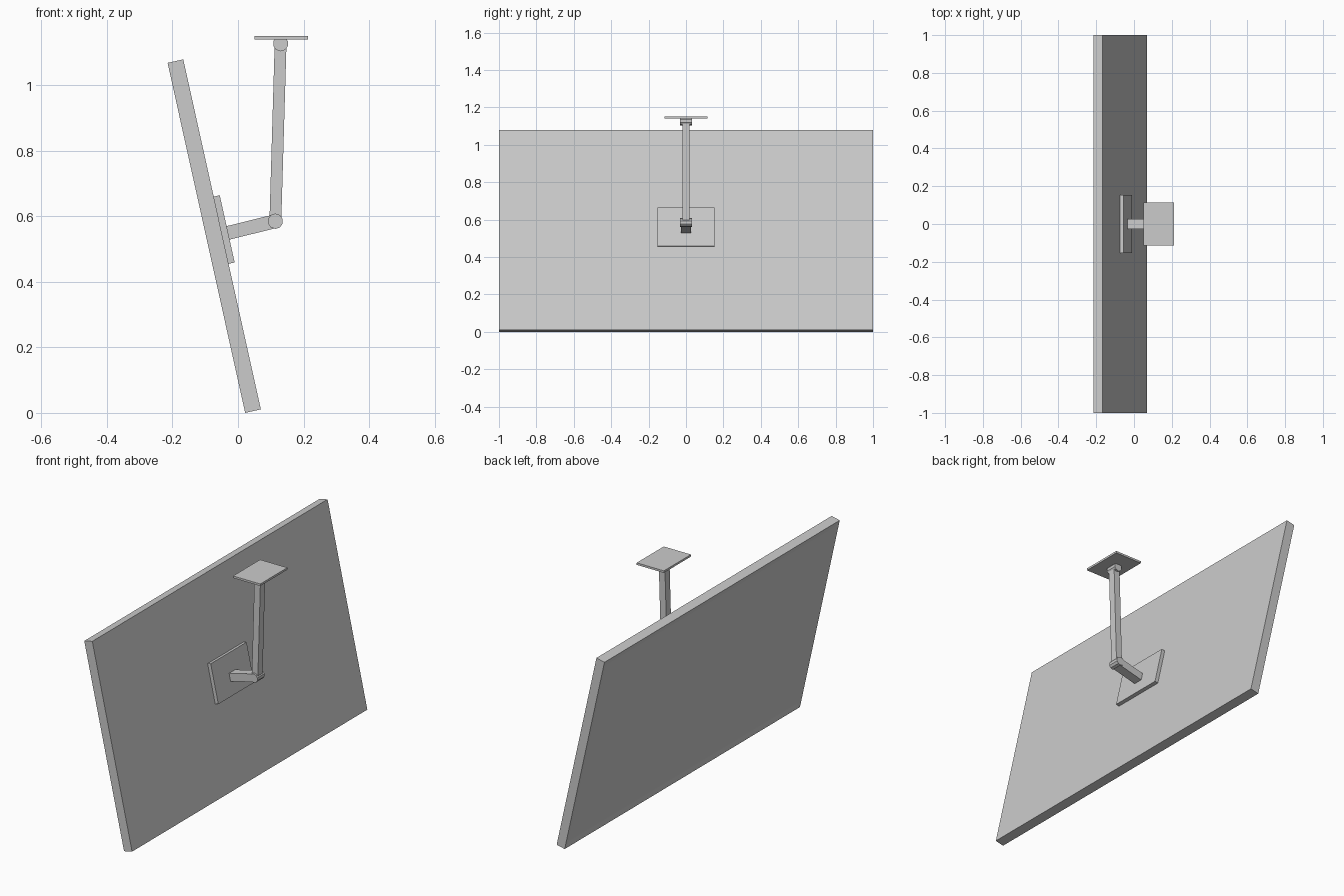
import bpy, bmesh, math
from mathutils import Matrix, Vector

if "Cube" in bpy.data.objects:
    bpy.data.objects.remove(bpy.data.objects["Cube"])

TILT = Matrix.Translation((-0.0726, 0, 0.5395)) @ Matrix.Rotation(math.radians(-12.5), 4, 'Y')


def finish(name, bm):
    bmesh.ops.recalc_face_normals(bm, faces=bm.faces)
    me = bpy.data.meshes.new(name)
    bm.to_mesh(me)
    bm.free()
    ob = bpy.data.objects.new(name, me)
    bpy.context.collection.objects.link(ob)
    return ob


def box_bm(size, centre):
    bm = bmesh.new()
    bmesh.ops.create_cube(bm, size=1, matrix=Matrix.Translation(centre) @ Matrix.Diagonal((*size, 1)))
    return bm


def box(name, size, centre, frame=Matrix()):
    bm = box_bm(size, centre)
    bm.transform(frame)
    return finish(name, bm)


def arm(name, a, b, thick, width):
    # square bar between two points in the xz plane
    a, b = Vector((a[0], 0, a[1])), Vector((b[0], 0, b[1]))
    d = b - a
    rot = Matrix.Rotation(math.atan2(d.x, d.z), 4, 'Y')
    return box(name, (thick, width, d.length), (0, 0, 0), Matrix.Translation((a + b) / 2) @ rot)


def joint(name, x, z, r, width):
    # low-sided pivot barrel lying along y
    bm = bmesh.new()
    bmesh.ops.create_cone(bm, cap_ends=True, segments=10, radius1=r, radius2=r, depth=width,
                          matrix=Matrix.Translation((x, 0, z)) @ Matrix.Rotation(math.pi / 2, 4, 'X'))
    return finish(name, bm)


# tilted screen panel: shell with a recessed display inside a front bezel
box("panel_shell", (0.043, 2, 1.094), (0.003, 0, 0), TILT)
bm = box_bm((0.006, 2, 1.094), (-0.0215, 0, 0))
bm.normal_update()
front = [f for f in bm.faces if f.normal.x < -0.9]
bmesh.ops.inset_region(bm, faces=front, thickness=0.03, use_even_offset=True)
bmesh.ops.translate(bm, verts=front[0].verts[:], vec=(0.005, 0, 0))
bm.transform(TILT)
finish("front_bezel_and_display", bm)

# mounting plate on the back of the panel
box("back_plate", (0.019, 0.305, 0.21), (0.034, 0, 0.013), TILT)

# hinged arm up to the ceiling
arm("lower_arm", (-0.036, 0.548), (0.114, 0.585), 0.042, 0.052)
arm("upper_arm", (0.114, 0.585), (0.13, 1.127), 0.036, 0.04)
joint("elbow_joint", 0.114, 0.585, 0.0235, 0.062)
joint("ceiling_joint", 0.13, 1.127, 0.0235, 0.062)
box("ceiling_plate", (0.162, 0.23, 0.011), (0.132, 0, 1.1455))
